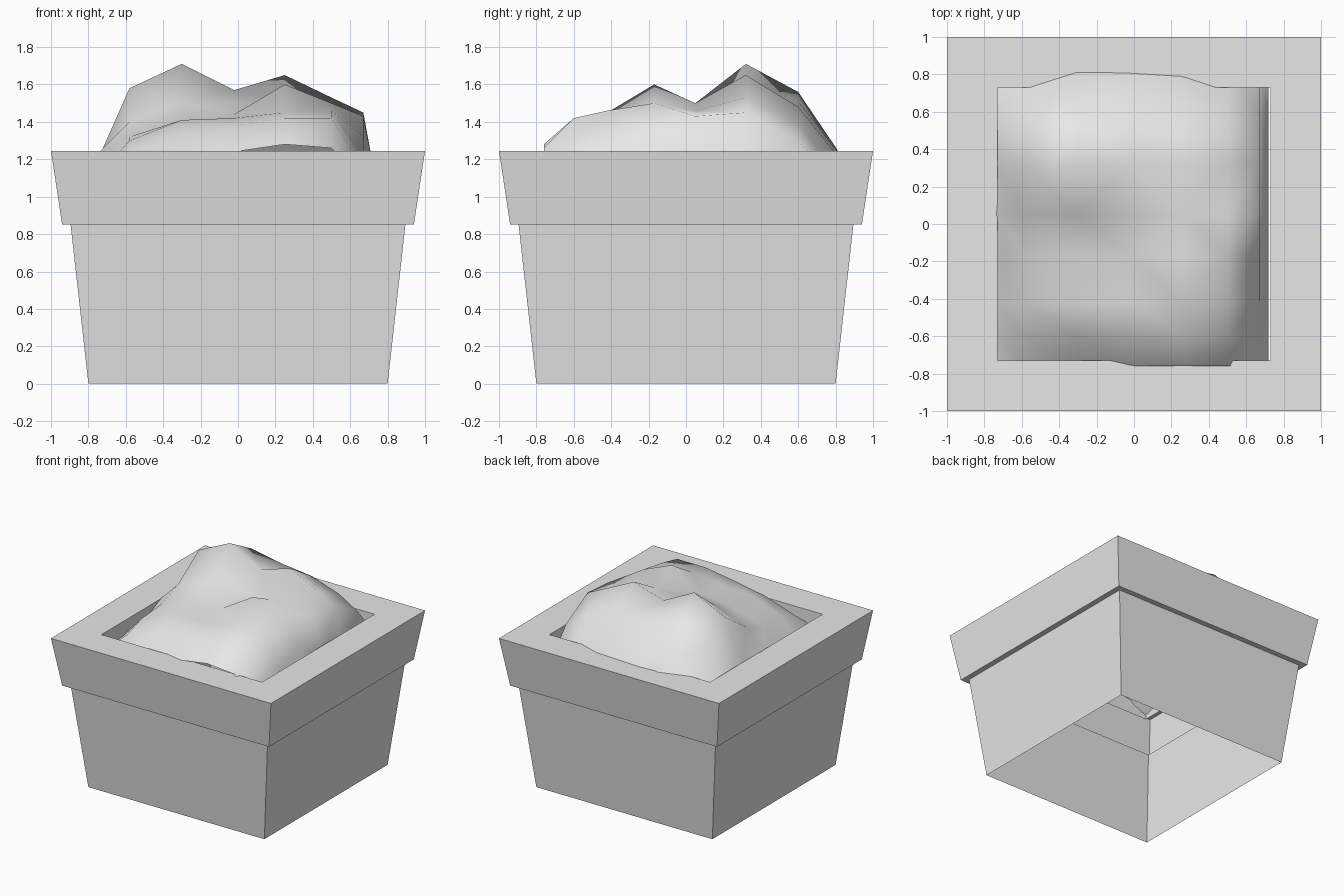
import bpy
import bmesh

default_cube = bpy.data.objects.get("Cube")
if default_cube:
    bpy.data.objects.remove(default_cube, do_unlink=True)


def make_material(name, shade):
    material = bpy.data.materials.new(name)
    material.use_nodes = True
    colour = (shade, shade, shade, 1)
    material.diffuse_color = colour
    material.node_tree.nodes["Principled BSDF"].inputs["Base Color"].default_value = colour
    return material


def finish_mesh(name, bm, material):
    mesh = bpy.data.meshes.new(name)
    bm.to_mesh(mesh)
    bm.free()
    mesh.materials.append(material)
    part = bpy.data.objects.new(name, mesh)
    bpy.context.collection.objects.link(part)
    return part


def square_loft(name, profile, material):
    """Sweep a (half width, height) profile around a square, open at both ends."""
    bm = bmesh.new()
    rings = []
    for half, height in profile:
        corners = ((-half, -half), (half, -half), (half, half), (-half, half))
        rings.append([bm.verts.new((x, y, height)) for x, y in corners])
    for lower, upper in zip(rings, rings[1:]):
        for i in range(len(lower)):
            j = (i + 1) % len(lower)
            bm.faces.new((lower[i], lower[j], upper[j], upper[i]))
    return finish_mesh(name, bm, material)


def height_sheet(name, columns, rows, material):
    """Build a sheet from a coarse table of heights, in hundredths above one."""
    bm = bmesh.new()
    grid = []
    for y, heights in rows:
        grid.append([bm.verts.new((x, y, 1 + h / 100)) for x, h in zip(columns, heights)])
    for near, far in zip(grid, grid[1:]):
        for i in range(len(columns) - 1):
            bm.faces.new((near[i], near[i + 1], far[i + 1], far[i]))
    bmesh.ops.triangulate(bm, faces=bm.faces[:], quad_method='SHORT_EDGE')
    for face in bm.faces:
        face.smooth = True
    return finish_mesh(name, bm, material)


grey = make_material("plain grey", 0.8)

# Tapered square wall, open underneath
square_loft("pot_wall", [(0.8, 0), (0.895, 0.85)], grey)

# Overhanging flared rim with a lip turned down inside
square_loft("pot_rim", [(0.895, 0.85), (0.94, 0.85), (1, 1.245),
                        (0.73, 1.245), (0.73, 1.03)], grey)

# Lumpy mound of soil filling the opening
columns = (-0.74, -0.58, -0.3, -0.02, 0.25, 0.5, 0.67, 0.72)
rows = [
    (-0.76, (5, 12, 18, 24, 28, 26, 8, 0)),
    (-0.6, (10, 24, 33, 38, 42, 42, 15, 0)),
    (-0.42, (12, 30, 41, 42, 45, 46, 20, 2)),
    (-0.17, (14, 32, 40, 44, 60, 50, 32, 5)),
    (0.05, (24, 40, 50, 50, 50, 46, 43, 18)),
    (0.32, (22, 58, 71, 57, 65, 53, 45, 12)),
    (0.6, (18, 45, 56, 51, 48, 40, 30, 8)),
    (0.81, (2, 10, 25, 24, 22, 10, 5, 0)),
]
height_sheet("soil_mound", columns, rows, grey)
